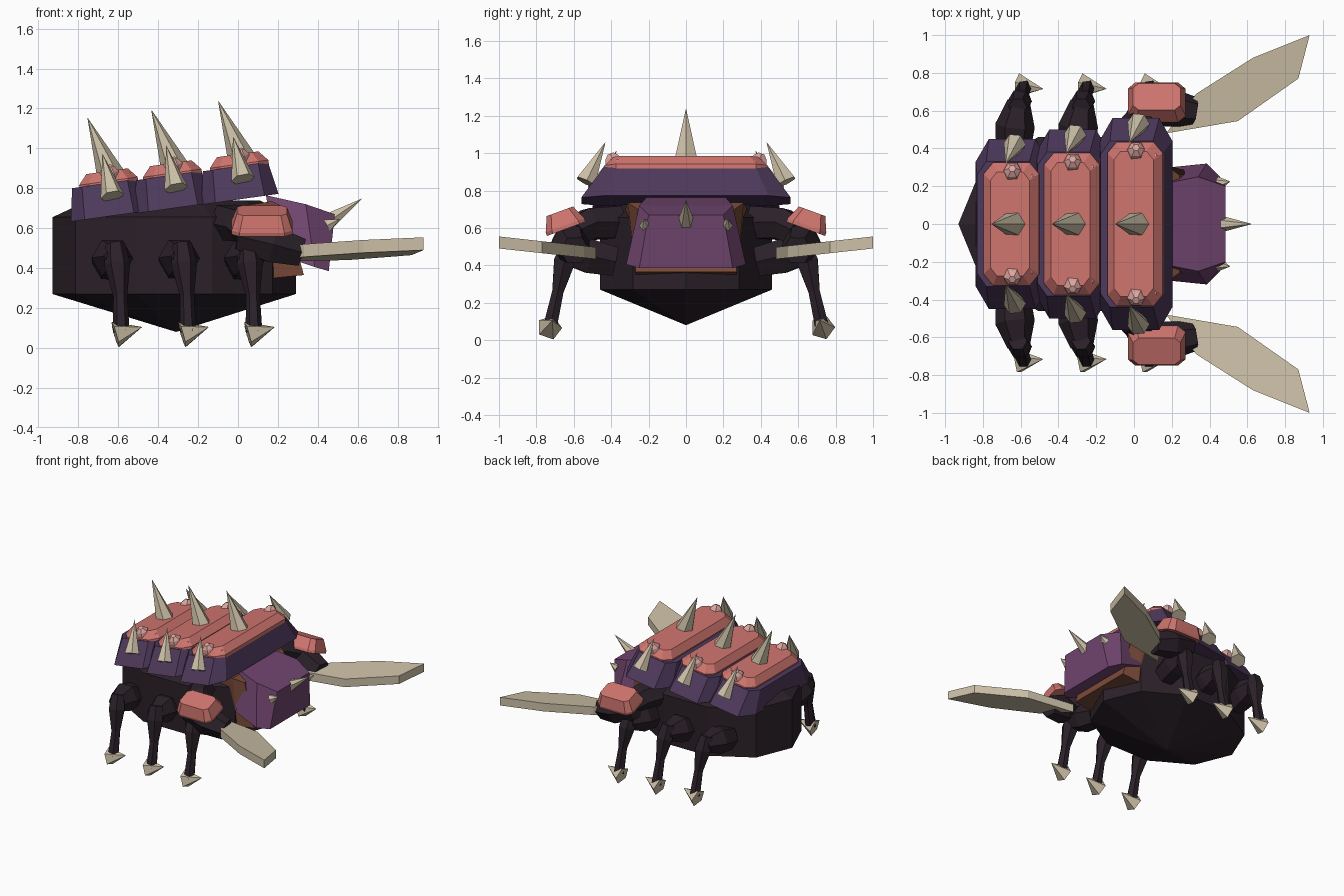
import bpy, bmesh, math
from mathutils import Vector, Matrix

if "Cube" in bpy.data.objects:
    bpy.data.objects.remove(bpy.data.objects["Cube"])


def material(name, rgb):
    m = bpy.data.materials.new(name)
    m.diffuse_color = (*rgb, 1)
    m.use_nodes = True
    m.node_tree.nodes["Principled BSDF"].inputs["Base Color"].default_value = m.diffuse_color
    return m


DARK = material("dark hide", (0.024, 0.015, 0.022))
SHELL = material("shell purple", (0.075, 0.04, 0.105))
HEAD = material("head purple", (0.165, 0.06, 0.16))
CORAL = material("coral plate", (0.62, 0.175, 0.155))
BROWN = material("neck brown", (0.2, 0.07, 0.04))
BONE = material("bone", (0.60, 0.52, 0.38))
PALE = material("pale pink", (0.72, 0.38, 0.35))


def loft(name, rings, mat, matrix=Matrix()):
    """Join rings of equal size (a one-point ring is a tip) and cap the ends."""
    bm = bmesh.new()
    vs = [[bm.verts.new(matrix @ Vector(p)) for p in r] for r in rings]
    for a, b in zip(vs, vs[1:]):
        n = max(len(a), len(b))
        for i in range(n):
            j = (i + 1) % n
            if len(b) == 1:
                bm.faces.new((a[i], a[j], b[0]))
            elif len(a) == 1:
                bm.faces.new((a[0], b[j], b[i]))
            else:
                bm.faces.new((a[i], a[j], b[j], b[i]))
    for r in (vs[0], vs[-1]):
        if len(r) > 2:
            bm.faces.new(r)
    bmesh.ops.recalc_face_normals(bm, faces=bm.faces)
    me = bpy.data.meshes.new(name)
    bm.to_mesh(me)
    bm.free()
    me.materials.append(mat)
    ob = bpy.data.objects.new(name, me)
    bpy.context.collection.objects.link(ob)
    return ob


def tube(name, path, radii, mat, sides=6):
    """Faceted limb along a path; a zero radius makes a point."""
    pts = [Vector(p) for p in path]
    rings = []
    for i, (p, r) in enumerate(zip(pts, radii)):
        if r == 0:
            rings.append([p])
            continue
        d = (pts[min(i + 1, len(pts) - 1)] - pts[max(i - 1, 0)]).normalized()
        ref = Vector((1, 0, 0)) if abs(d.x) < 0.75 else Vector((0, 1, 0))
        u = (ref - d * ref.dot(d)).normalized()
        v = d.cross(u)
        rings.append([p + r * (u * math.cos(t) + v * math.sin(t))
                      for t in (2 * math.pi * k / sides for k in range(sides))])
    return loft(name, rings, mat)


def octagon(hx, hy, cx, cy, z, x0=0):
    """Rectangle with chamfered corners."""
    return [(x0 + x, y, z) for x, y in (
        (hx, hy - cy), (hx - cx, hy), (cx - hx, hy), (-hx, hy - cy),
        (-hx, cy - hy), (cx - hx, -hy), (hx - cx, -hy), (hx, cy - hy))]


# body: ten-sided drum with a pointed belly and a low dome
def drum(scale, z):
    return [(-0.32 + 0.61 * scale * math.cos(k * math.pi / 5 + math.pi),
             0.483 * scale * math.sin(k * math.pi / 5 + math.pi), z) for k in range(10)]


loft("body", [[(-0.31, 0, 0.08)], drum(1, 0.27), drum(1, 0.655), drum(0.7, 0.74)], DARK)


# neck and head: lofted from front-to-back sections
def section(xt, zt, yt, xb, zb, yb):
    return [(xt, -yt, zt), (xt, yt, zt), (xb, yb, zb), (xb, -yb, zb)]


loft("neck", [section(-0.12, 0.69, 0.33, 0.0, 0.34, 0.28),
              section(0.17, 0.735, 0.31, 0.18, 0.35, 0.27),
              section(0.24, 0.70, 0.26, 0.33, 0.365, 0.27)], BROWN)
loft("head", [section(0.14, 0.765, 0.21, 0.19, 0.47, 0.30),
              section(0.34, 0.72, 0.25, 0.385, 0.405, 0.32),
              section(0.485, 0.67, 0.20, 0.455, 0.385, 0.25)], HEAD)
tube("head_horn", [(0.44, 0, 0.625), (0.625, 0, 0.75)], [0.05, 0], BONE)

# three tilted back shells, each with a plate, spikes and studs
TILT = -0.14
for n, (cx, z, hy) in enumerate(((-0.645, 0.66, 0.45), (-0.325, 0.70, 0.50), (0.01, 0.745, 0.56))):
    m = Matrix.Translation((cx, 0, z)) @ Matrix.Rotation(TILT, 4, 'Y')
    loft(f"shell_{n}", [octagon(0.195, hy, 0.07, 0.12, 0),
                        octagon(0.165, hy - 0.12, 0.05, 0.07, 0.165)], SHELL, m)
    py = hy - 0.125
    loft(f"shell_plate_{n}", [octagon(0.148, py, 0.05, 0.06, 0.15, 0.02),
                              octagon(0.148, py, 0.05, 0.06, 0.175, 0.02),
                              octagon(0.105, py - 0.05, 0.035, 0.045, 0.225, 0.02)], CORAL, m)
    tube(f"back_spike_{n}", [m @ Vector((0.035, 0, 0.205)), (cx - 0.11, 0, z + 0.495)],
         [0.07, 0], BONE)
    for s in (-1, 1):
        side = "left" if s > 0 else "right"
        tube(f"side_spike_{side}_{n}", [(cx + 0.015, s * (hy - 0.025), z + 0.10),
                                        (cx - 0.035, s * (hy - 0.13), z + 0.315)],
             [0.06, 0], BONE)
        for label, lx, ly, h, r in (("large", 0.03, py - 0.05, 0.20, 0.055),
                                    ("small", 0.13, py - 0.08, 0.185, 0.024)):
            base = m @ Vector((lx, s * ly, h))
            up = m.to_3x3() @ Vector((0.1, s * 0.35, 0.9))
            tube(f"{label}_stud_{side}_{n}", [base, base + up * r * 0.55, base + up * r],
                 [r, r * 0.8, r * 0.35], PALE, 6)

# claw blade outline, seen from above
BLADE = ((0.17, 0.48), (0.55, 0.545), (0.87, 0.77), (0.93, 1.0), (0.63, 0.88), (0.33, 0.69))

for s in (-1, 1):
    side = "left" if s > 0 else "right"
    # small brow horns
    tube(f"brow_horn_{side}", [(0.45, s * 0.215, 0.615), (0.51, s * 0.225, 0.645)],
         [0.036, 0], BONE)
    # claw arm
    tube(f"upper_arm_{side}", [(-0.06, s * 0.36, 0.63), (0.02, s * 0.52, 0.62), (0.10, s * 0.62, 0.56)],
         [0.10, 0.095, 0.085], DARK)
    tube(f"forearm_{side}", [(0.0, s * 0.63, 0.56), (0.17, s * 0.62, 0.52), (0.315, s * 0.595, 0.48)],
         [0.075, 0.105, 0.08], DARK)
    m = Matrix.Translation((0.12, s * 0.64, 0.595)) @ Matrix.Rotation(-s * 0.35, 4, 'X')
    loft(f"arm_plate_{side}", [octagon(0.152, 0.11, 0.04, 0.035, 0),
                               octagon(0.152, 0.11, 0.04, 0.035, 0.02),
                               octagon(0.125, 0.075, 0.03, 0.025, 0.10)], CORAL, m)
    loft(f"claw_blade_{side}",
         [[(x, s * y, 0.465 + 0.11 * (y - 0.48) + h) for x, y in BLADE] for h in (-0.032, 0.032)],
         BONE)
    # three legs with forward-pointing feet
    for n, x in enumerate((-0.62, -0.285, 0.045)):
        tube(f"upper_leg_{side}_{n}", [(x - 0.02, s * 0.38, 0.42), (x - 0.01, s * 0.52, 0.45),
                                       (x + 0.01, s * 0.65, 0.46)], [0.09, 0.105, 0.06], DARK)
        tube(f"lower_leg_{side}_{n}", [(x + 0.005, s * 0.62, 0.52), (x + 0.015, s * 0.65, 0.42),
                                       (x + 0.03, s * 0.685, 0.26), (x + 0.035, s * 0.725, 0.08)],
             [0.05, 0.065, 0.035, 0.042], DARK)
        tube(f"foot_claw_{side}_{n}", [(x + 0.005, s * 0.73, 0.067), (x + 0.14, s * 0.715, 0.105)],
             [0.068, 0], BONE, 5)
